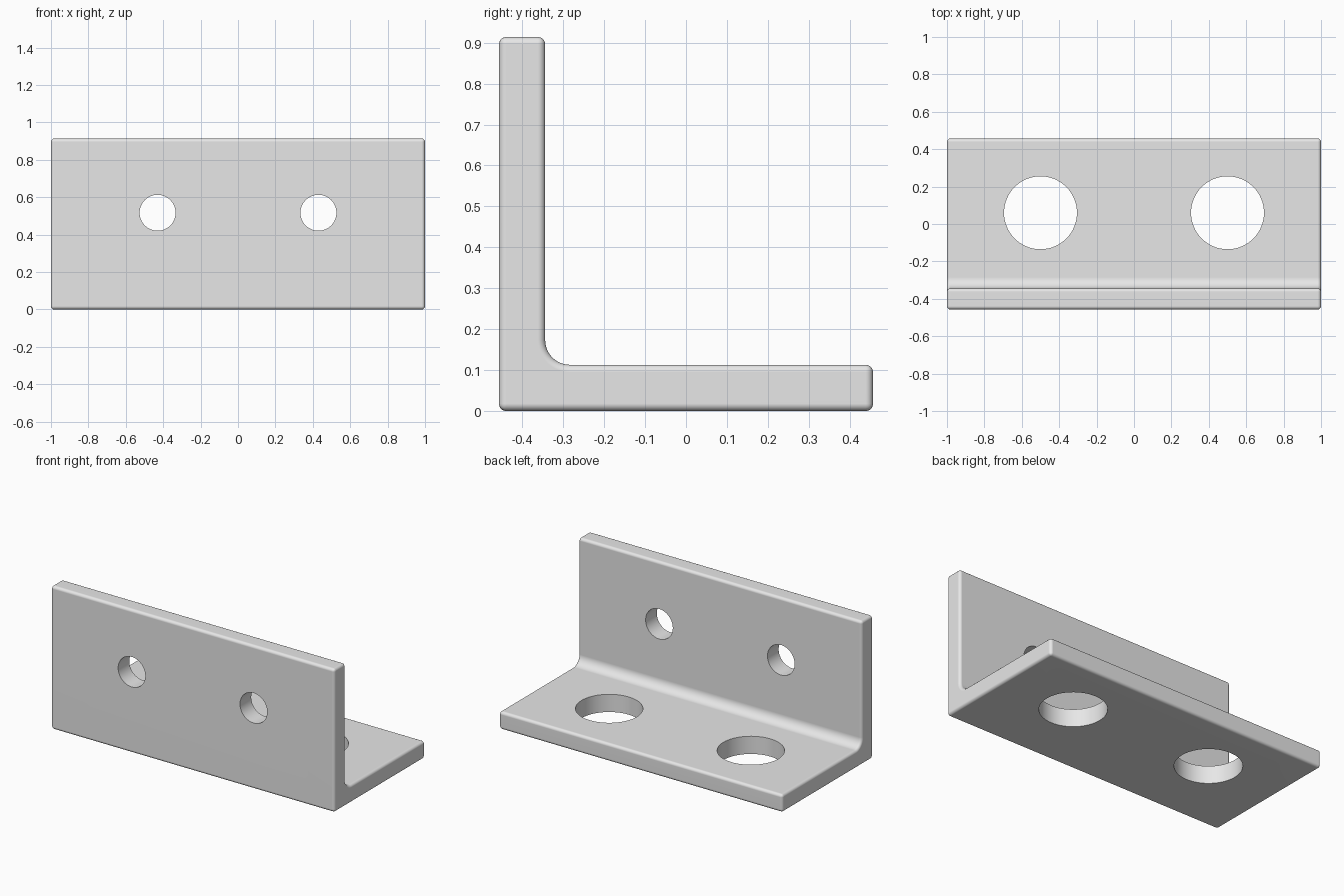
import bpy, bmesh, math
from mathutils import Matrix, Vector

cube = bpy.data.objects.get("Cube")
if cube:
    bpy.data.objects.remove(cube, do_unlink=True)

HALF_LENGTH, HALF_DEPTH, HEIGHT = 1.0, 0.457, 0.914
THICK, FILLET, ROUND = 0.113, 0.06, 0.018

grey = bpy.data.materials.new("plain_grey")
grey.use_nodes = True
grey.diffuse_color = (0.8, 0.8, 0.8, 1)
grey.node_tree.nodes["Principled BSDF"].inputs["Base Color"].default_value = (0.8, 0.8, 0.8, 1)


def add_object(name, bm):
    bmesh.ops.recalc_face_normals(bm, faces=bm.faces)
    mesh = bpy.data.meshes.new(name)
    bm.to_mesh(mesh)
    bm.free()
    mesh.materials.append(grey)
    obj = bpy.data.objects.new(name, mesh)
    bpy.context.collection.objects.link(obj)
    return obj


def hole_cutter(name, center, radius, rotation):
    bm = bmesh.new()
    bmesh.ops.create_cone(bm, cap_ends=True, segments=64, radius1=radius, radius2=radius,
                          depth=0.4, matrix=Matrix.Translation(center) @ rotation)
    obj = add_object(name, bm)
    obj.hide_render = True
    return obj


# L-shaped profile with a concave fillet, extruded along x
inner = -HALF_DEPTH + THICK
profile = [(-HALF_DEPTH, 0), (HALF_DEPTH, 0), (HALF_DEPTH, THICK)]
for i in range(13):
    a = math.radians(270 - 90 * i / 12)
    profile.append((inner + FILLET + FILLET * math.cos(a),
                    THICK + FILLET + FILLET * math.sin(a)))
profile += [(inner, HEIGHT), (-HALF_DEPTH, HEIGHT)]

bm = bmesh.new()
face = bm.faces.new([bm.verts.new((-HALF_LENGTH, y, z)) for y, z in profile])
ext = bmesh.ops.extrude_face_region(bm, geom=[face], use_keep_orig=True)
moved = [v for v in ext["geom"] if isinstance(v, bmesh.types.BMVert)]
bmesh.ops.translate(bm, verts=moved, vec=Vector((2 * HALF_LENGTH, 0, 0)))
bracket = add_object("angle_bracket", bm)

# Rounded outer edges
bevel = bracket.modifiers.new("rounded_edges", "BEVEL")
bevel.width, bevel.segments = ROUND, 5
bevel.limit_method, bevel.angle_limit = "ANGLE", math.radians(40)

# Mirrored pairs of holes: small in the upright, large in the base
cutters = []
for side, sign in (("left", 1), ("right", -1)):
    cutters.append(hole_cutter(side + "_small_hole", (0.43 * sign, inner, 0.517), 0.096,
                               Matrix.Rotation(math.pi / 2, 4, "X")))
    cutters.append(hole_cutter(side + "_large_hole", (0.5 * sign, 0.06, THICK / 2), 0.195,
                               Matrix.Identity(4)))
for cutter in cutters:
    cut = bracket.modifiers.new(cutter.name, "BOOLEAN")
    cut.operation, cut.solver, cut.object = "DIFFERENCE", "EXACT", cutter

bpy.ops.object.select_all(action="DESELECT")
bpy.context.view_layer.objects.active = bracket
bracket.select_set(True)
for name in [m.name for m in bracket.modifiers]:
    bpy.ops.object.modifier_apply(modifier=name)
for cutter in cutters:
    bpy.data.objects.remove(cutter, do_unlink=True)

# Smooth rounds with flat plates and crisp hole rims
bpy.ops.object.shade_smooth_by_angle(angle=math.radians(35))
weighted = bracket.modifiers.new("flat_plate_normals", "WEIGHTED_NORMAL")
weighted.keep_sharp = True
